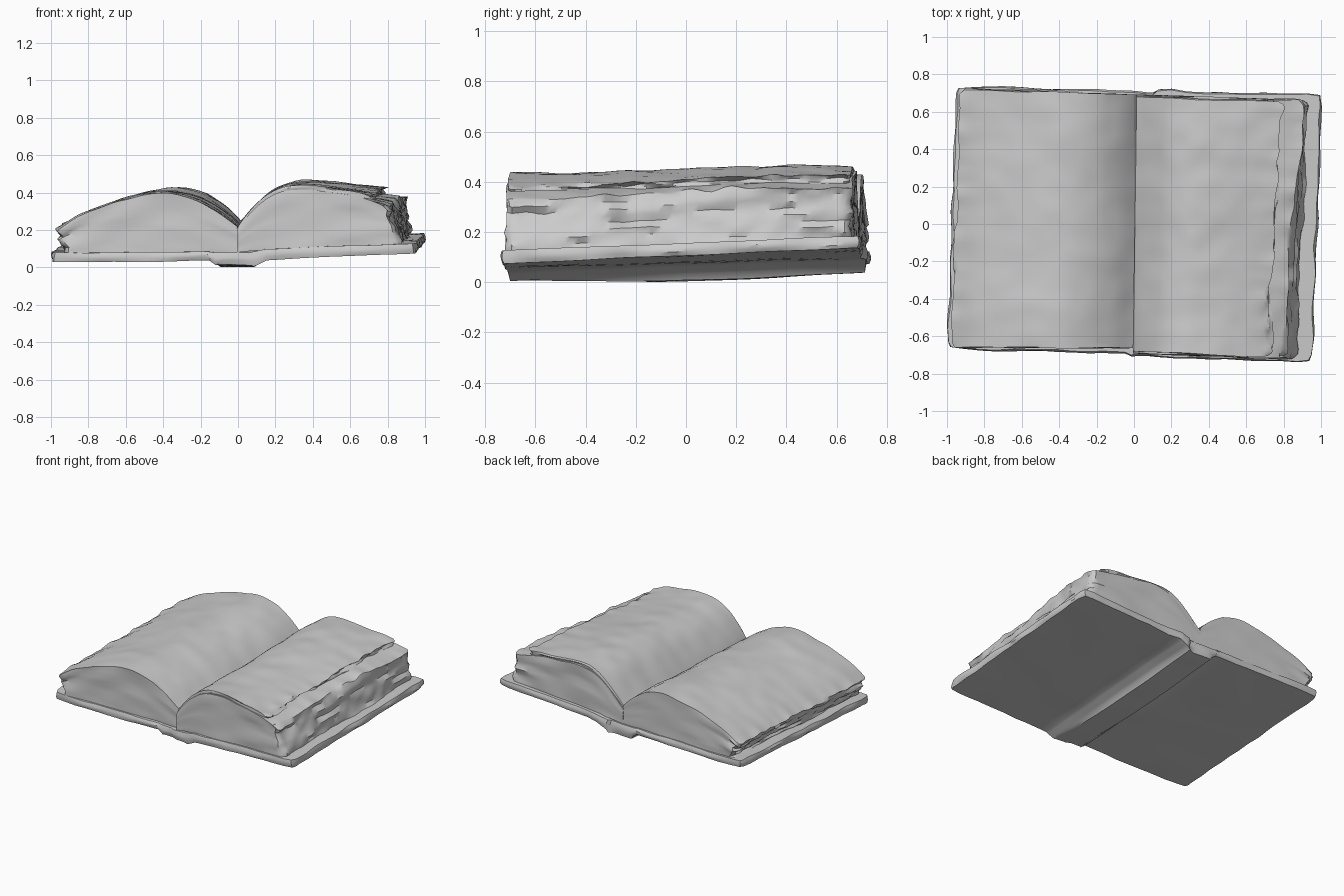
import bpy, bmesh, math
from mathutils import Vector, noise

cube = bpy.data.objects.get("Cube")
if cube:
    bpy.data.objects.remove(cube)

grey = bpy.data.materials.new("plain grey")
grey.use_nodes = True
COLOUR = (0.6, 0.6, 0.6, 1)
grey.diffuse_color = COLOUR
grey.node_tree.nodes["Principled BSDF"].inputs["Base Color"].default_value = COLOUR


def rough(x, y, z):
    return noise.noise(Vector((x, y, z)))


def curve(points, t, smooth=True):
    """Point on a line through evenly timed points, rounded or straight."""
    last = len(points) - 1
    i = min(int(t * last), last - 1)
    s = t * last - i
    p = [Vector(points[min(max(i + d, 0), last)]) for d in (-1, 0, 1, 2)]
    if not smooth:
        return p[1].lerp(p[2], s)
    a, b = (p[2] - p[0]) / 2, (p[3] - p[1]) / 2
    d = p[2] - p[1]
    return p[1] + a * s + (3 * d - 2 * a - b) * s**2 + (a + b - 2 * d) * s**3


def settle(x, y, z):
    """Skew and tilt shared by the whole book, with a steeper right half."""
    tilt = 0.035 * (1 - 1.4 * z) + 0.02 * max(x, 0) * (1 - 2 * z)
    return x + 0.036 * y, y - 0.035 * x, z + y * tilt


def warped_box(name, cuts, shape, angle=35):
    """Surface grid of a unit box, bent by shape(u, v, w)."""
    bm, made = bmesh.new(), {}

    def vert(key):
        if key not in made:
            made[key] = bm.verts.new(settle(*shape(*(k / n for k, n in zip(key, cuts)))))
        return made[key]

    for axis in range(3):
        a, b = [k for k in range(3) if k != axis]
        for side in (0, cuts[axis]):
            for i in range(cuts[a]):
                for j in range(cuts[b]):
                    ring = []
                    for di, dj in ((0, 0), (1, 0), (1, 1), (0, 1)):
                        key = [side] * 3
                        key[a], key[b] = i + di, j + dj
                        ring.append(vert(tuple(key)))
                    bm.faces.new(ring)
    bmesh.ops.recalc_face_normals(bm, faces=bm.faces)
    mesh = bpy.data.meshes.new(name)
    bm.to_mesh(mesh)
    bm.free()
    mesh.materials.append(grey)
    obj = bpy.data.objects.new(name, mesh)
    bpy.context.collection.objects.link(obj)
    bpy.context.view_layer.objects.active = obj
    obj.select_set(True)
    bpy.ops.object.shade_smooth_by_angle(angle=math.radians(angle))
    obj.select_set(False)


# Cover: two boards joined by a lower spine
cover_top = [(-.967, .10), (-.55, .10), (-.14, .105), (-.10, .10),
             (.08, .10), (.17, .12), (.6, .14), (.972, .155)]
cover_base = [(-.967, .052), (-.55, .052), (-.13, .056), (-.085, .025),
              (.095, .025), (.18, .066), (.6, .088), (.972, .105)]


def cover_shape(u, v, w):
    x, z = curve(cover_base, u, False).lerp(curve(cover_top, u, False), w)
    y = (v - 0.5) * 1.4
    bulge = 0.008 * math.sin(math.pi * w)
    if u in (0, 1):
        x += (bulge + 0.014 * rough(y * 6, w, 3)) * (1 if u else -1)
    if v in (0, 1):
        y += (bulge + 0.012 * rough(x * 6, w, 7)) * (1 if v else -1)
        if v == 1:
            y += 0.025 * max(x, 0) + (0.018 if 0.09 < x < 0.2 else 0)
        elif x < 0:
            y += 0.018 * (1 + x)
    # the spine sags along its length
    if w < 0.5 and -0.09 < x < 0.1:
        s = y / 0.7
        z += 0.02 * s * s - 0.012 * s - 0.019
    # blunt board corners
    if u in (0, 1) and v in (0, 1):
        x, y = x * 0.988, y * 0.988
    return x, y, z + 0.006 * rough(x * 3, y * 3, w)


warped_box("cover", (35, 40, 3), cover_shape)


# Page blocks: curved tops, layered and worn outer edges
def page_block(name, top, base, layers, wear, seed, length=1.38):
    side = 1 if top[-1][0] > 0 else -1

    def shape(u, v, w):
        x, z = curve(base, u).lerp(curve(top, u), w)
        y = (v - 0.5) * length
        layer = round(w * layers)
        outer = u ** 12
        x += side * outer * wear * (
            rough(layer * 3.7, y * 2.5, seed) + 0.6 * rough(layer * 5.3, y * 10, seed))
        x -= 0.022 * y * (1 - u) ** 8
        z += w * (0.010 * rough(x * 3, y * 3, seed) + 0.006 * rough(x * 9, y * 8, seed)
                  + 0.014 * outer * rough(y * 12, layer, seed))
        if side > 0:
            # the right half lifts and widens toward the back
            x += 0.04 * y * w * u ** 6
            z += w * (0.012 * y * u ** 6 + 0.006 * math.sin(4.5 * y) - 0.004)
        else:
            # the left half swells beside the gutter toward the back
            z += w * 0.035 * max(y, 0) * max(0, 1 - abs(u - 0.25) * 4)
        if v in (0, 1):
            y += 0.016 * rough(layer * 2.9, x * 4, seed + v * 5) * (0.3 + 0.7 * u)
            if v == 0 and side < 0:
                y += 0.028 * (1 - u)
            if u == 1:
                x, y = x - side * 0.012, y * 0.985
        return x, y, z
    warped_box(name, (28, 52, layers), shape, 40)


left_top = [(.005, .235), (-.095, .315), (-.225, .38), (-.375, .41),
            (-.53, .388), (-.68, .345), (-.83, .285), (-.945, .215)]
page_block("left_pages", left_top, [(.005, .10), (-.45, .095), (-.895, .095)],
           8, 0.03, 2)

right_top = [(.005, .215), (.065, .285), (.145, .36), (.24, .415),
             (.36, .43), (.5, .42), (.64, .405), (.76, .38), (.845, .36)]
page_block("right_pages", right_top,
           [(.005, .10), (.17, .115), (.5, .13), (.9, .145)], 8, 0.028, 11)

# Torn upper leaves that stop short of the outer edge
leaf_top = [(.005, .23), (.065, .30), (.145, .38), (.225, .428),
            (.325, .455), (.47, .45), (.61, .432), (.745, .41)]
leaf_base = [(x, z - .035) for x, z in leaf_top]
page_block("torn_leaves", leaf_top, leaf_base, 3, 0.045, 23, 1.36)
